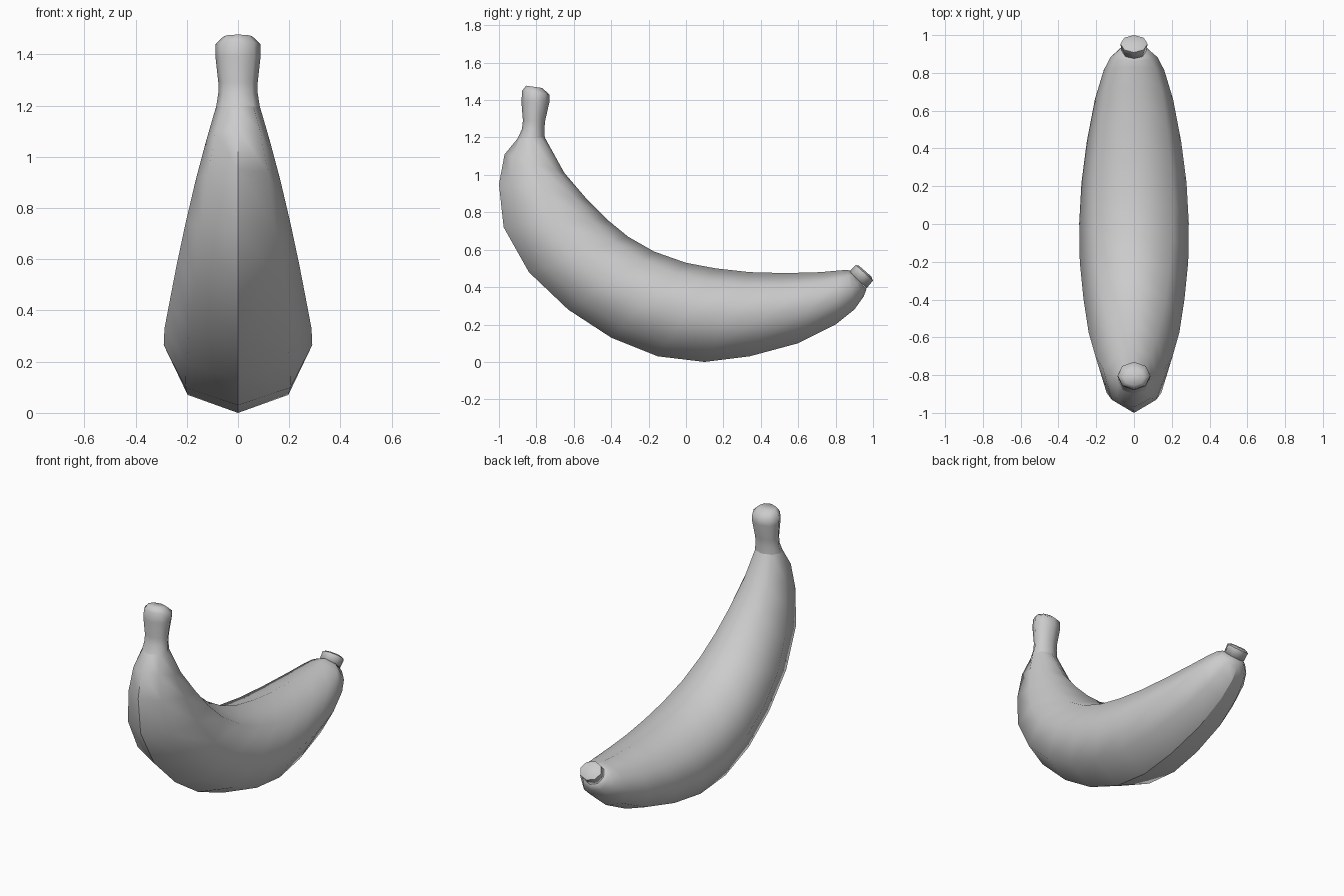
import bpy, bmesh, math
from mathutils import Vector

if "Cube" in bpy.data.objects:
    bpy.data.objects.remove(bpy.data.objects["Cube"])

SIDES = 8


def loft(name, rings, sharp_rings=(), ridge=None):
    """Skin octagons; each ring is (inner y, inner z, outer y, outer z, half width)."""
    bm = bmesh.new()
    loops = []
    for iy, iz, oy, oz, w in rings:
        inner, outer = Vector((0, iy, iz)), Vector((0, oy, oz))
        mid, axis = (inner + outer) / 2, (outer - inner) / 2
        loops.append([bm.verts.new(mid + axis * math.cos(a) + Vector((w * math.sin(a), 0, 0)))
                      for a in (math.tau * k / SIDES for k in range(SIDES))])
    for a, b in zip(loops, loops[1:]):
        for k in range(SIDES):
            j = (k + 1) % SIDES
            bm.faces.new((a[k], a[j], b[j], b[k]))
    bm.faces.new(loops[0])
    bm.faces.new(loops[-1])
    bmesh.ops.recalc_face_normals(bm, faces=bm.faces[:])
    for f in bm.faces:
        f.smooth = True
    # crisp seams around rings and along the outer ridge
    for r in sharp_rings:
        for k in range(SIDES):
            bm.edges.get((loops[r][k], loops[r][(k + 1) % SIDES])).smooth = False
    if ridge:
        for r in range(*ridge):
            bm.edges.get((loops[r][0], loops[r + 1][0])).smooth = False
    mesh = bpy.data.meshes.new(name)
    bm.to_mesh(mesh)
    bm.free()
    obj = bpy.data.objects.new(name, mesh)
    bpy.context.collection.objects.link(obj)
    return obj


# Stem and curved fruit in one skin, from stem top to blossom end
stem = [
    (-0.77, 1.465, -0.855, 1.477, 0.055),
    (-0.73, 1.43, -0.876, 1.45, 0.087),
    (-0.73, 1.39, -0.88, 1.39, 0.088),
    (-0.753, 1.29, -0.872, 1.29, 0.077),
    (-0.757, 1.25, -0.877, 1.245, 0.077),
    (-0.755, 1.20, -0.90, 1.195, 0.085),
]
fruit = [
    (-0.65, 1.01, -0.97, 1.11, 0.125),
    (-0.53, 0.87, -1.00, 0.95, 0.165),
    (-0.42, 0.76, -0.975, 0.72, 0.205),
    (-0.31, 0.67, -0.84, 0.48, 0.24),
    (-0.17, 0.59, -0.63, 0.28, 0.267),
    (0.00, 0.53, -0.40, 0.13, 0.287),
    (0.16, 0.50, -0.15, 0.03, 0.29),
    (0.34, 0.48, 0.10, 0.00, 0.278),
    (0.53, 0.475, 0.34, 0.03, 0.25),
    (0.72, 0.48, 0.60, 0.10, 0.207),
    (0.83, 0.49, 0.80, 0.20, 0.16),
    (0.865, 0.492, 0.90, 0.28, 0.125),
    (0.875, 0.488, 0.95, 0.35, 0.09),
    (0.885, 0.48, 0.965, 0.39, 0.06),
]
loft("banana_skin", stem + fruit, sharp_rings=(5,), ridge=(6, 18))

# Small blossom-end nub
loft("blossom_tip", [
    (0.873, 0.485, 0.965, 0.393, 0.066),
    (0.908, 0.518, 1.00, 0.435, 0.072),
    (0.925, 0.514, 0.99, 0.458, 0.052),
], sharp_rings=(1,))
